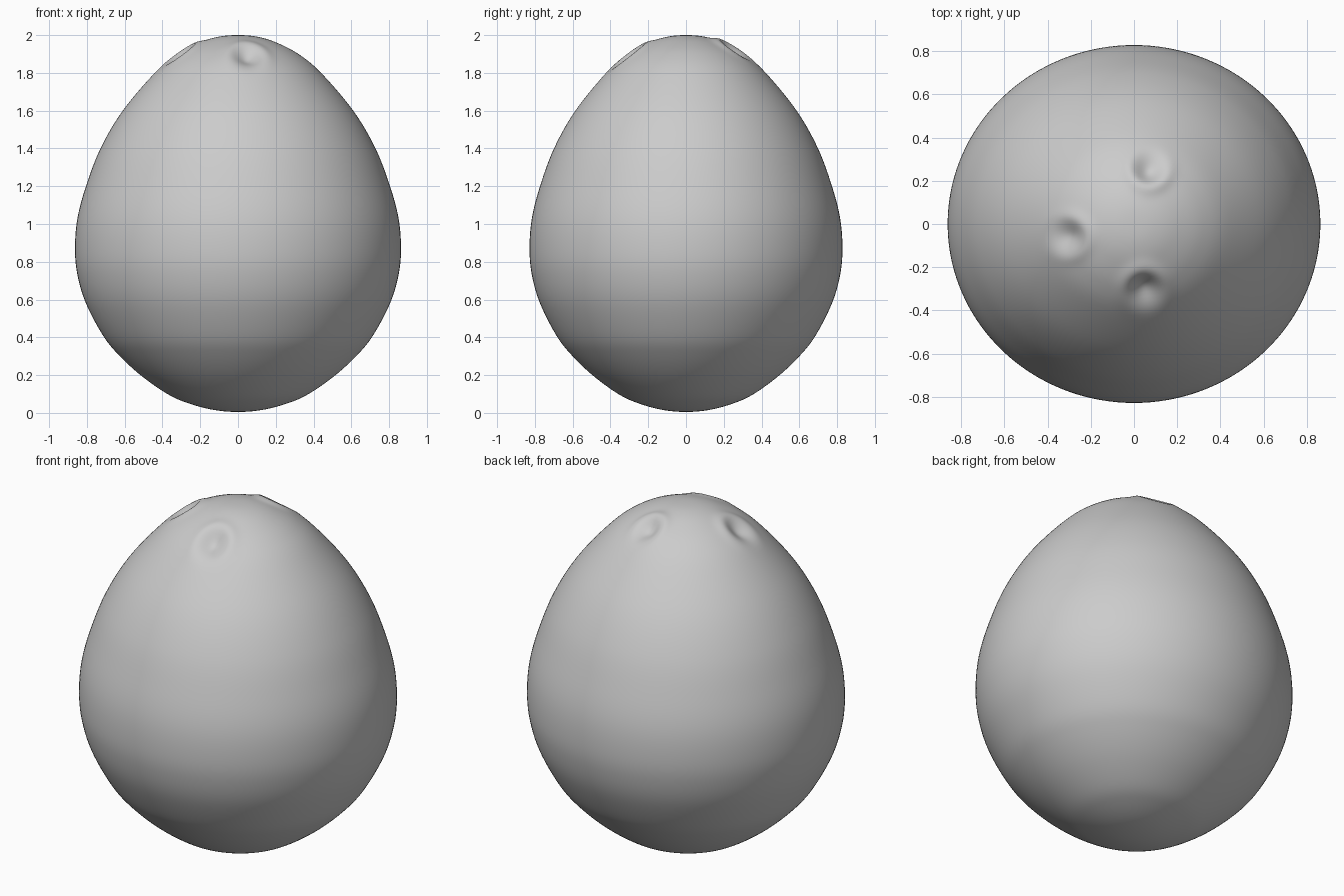
import bpy, bmesh, math
from mathutils import Vector

if "Cube" in bpy.data.objects:
    bpy.data.objects.remove(bpy.data.objects["Cube"])

# Half profile (radius, height) from bottom to top
PROFILE = [(0, .005), (.13, .016), (.26, .05), (.37, .098), (.51, .195), (.63, .305),
           (.715, .41), (.805, .58), (.85, .73), (.863, .87), (.85, 1.03), (.805, 1.2),
           (.728, 1.4), (.61, 1.6), (.44, 1.8), (.32, 1.9), (.2, 1.962), (.1, 1.992), (0, 2.0)]
DEPTH_SCALE = 0.96
SEGS, STEPS = 144, 7

# Germination eyes: (x, y, radius, dent depth, rim height)
EYES = [(.07, .26, .085, .035, .016), (-.31, -.06, .09, .03, .012), (.05, -.31, .095, .04, .012)]


def catmull(points, steps):
    """Smooth curve through the points, mirrored over the axis at both ends."""
    pts = [Vector(p) for p in points]
    flip = lambda p: Vector((-p.x, p.y))
    pts = [flip(pts[1])] + pts + [flip(pts[-2])]
    out = []
    for i in range(1, len(pts) - 2):
        a, b, c, d = pts[i - 1:i + 3]
        for s in range(steps):
            t = s / steps
            out.append(0.5 * (2 * b + (c - a) * t + (2 * a - 5 * b + 4 * c - d) * t * t
                              + (3 * b - a - 3 * c + d) * t ** 3))
    return out + [pts[-2]]


# Shell: lathe the profile
curve = catmull(PROFILE, STEPS)
bm = bmesh.new()
bottom = bm.verts.new((0, 0, curve[0].y))
top = bm.verts.new((0, 0, curve[-1].y))
rings = []
for p in curve[1:-1]:
    ring = []
    for i in range(SEGS):
        a = 2 * math.pi * i / SEGS
        ring.append(bm.verts.new((p.x * math.cos(a), p.x * DEPTH_SCALE * math.sin(a), p.y)))
    rings.append(ring)
for i in range(SEGS):
    j = (i + 1) % SEGS
    bm.faces.new((bottom, rings[0][j], rings[0][i]))
    bm.faces.new((top, rings[-1][i], rings[-1][j]))
    for lo, hi in zip(rings, rings[1:]):
        bm.faces.new((lo[i], lo[j], hi[j], hi[i]))
bm.normal_update()

# Eyes: shallow dents with a soft raised rim near the top
for v in bm.verts:
    if v.co.z < 1.6:
        continue
    shift = 0.0
    for x, y, r, depth, rim in EYES:
        d = math.hypot(v.co.x - x, v.co.y - y) / r
        shift -= depth * math.exp(-(d / 0.65) ** 2)
        # rim is strongest on the side facing the tip
        toward = -((v.co.x - x) * x + (v.co.y - y) * y) / (math.hypot(x, y) * r * max(d, .01))
        shift += rim * (0.55 + 0.45 * toward) * math.exp(-((d - 1.05) / 0.4) ** 2)
    v.co += v.normal * shift

mesh = bpy.data.meshes.new("coconut_shell")
bm.to_mesh(mesh)
bm.free()
for f in mesh.polygons:
    f.use_smooth = True
shell = bpy.data.objects.new("coconut_shell", mesh)
bpy.context.collection.objects.link(shell)
